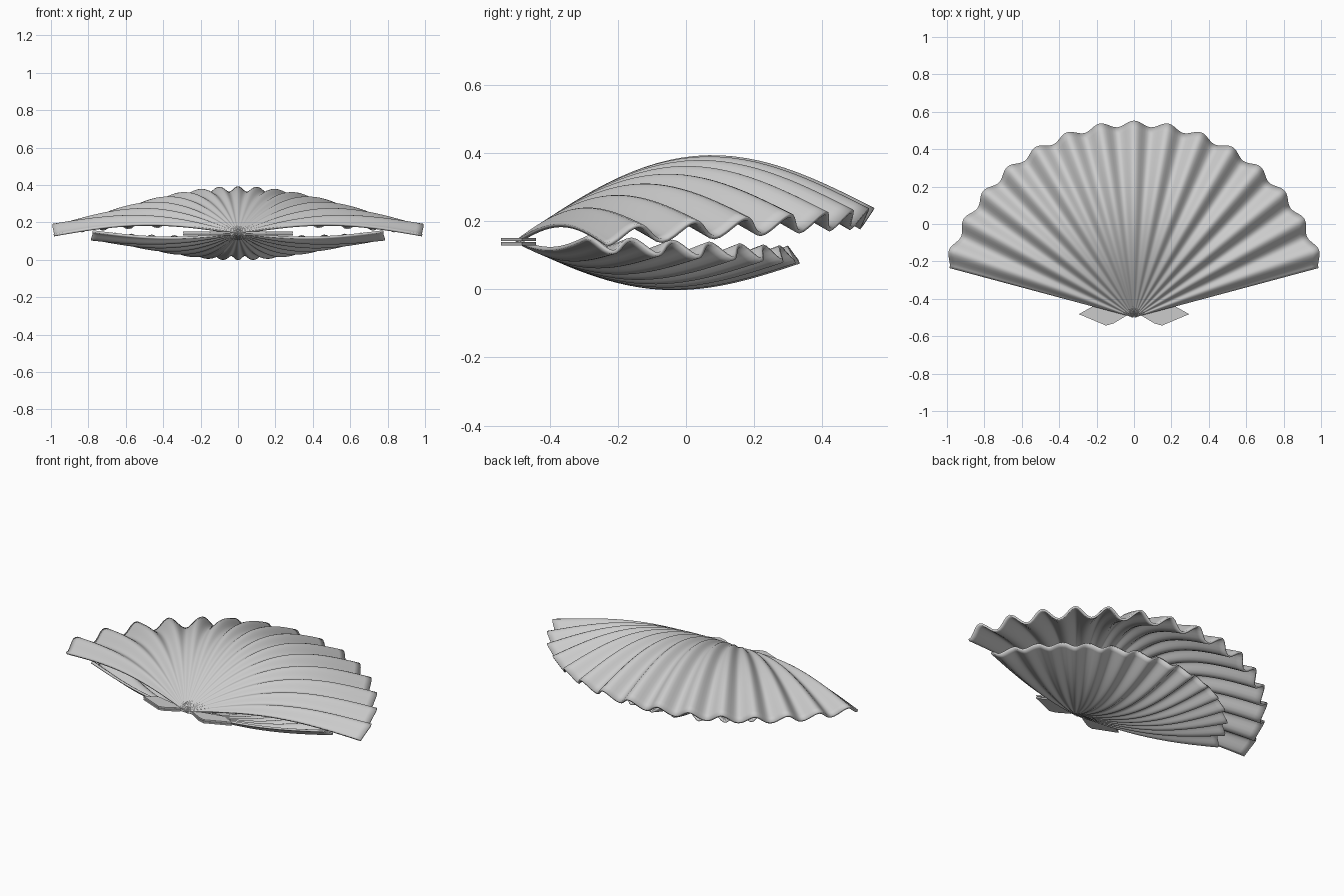
import bpy, bmesh, math

if "Cube" in bpy.data.objects:
    bpy.data.objects.remove(bpy.data.objects["Cube"])

HINGE_Y = -0.5
HALF_FAN = math.radians(75)   # fan half-angle, 15 ribs of 10 degrees


def finish(obj, angle=40):
    bpy.ops.object.select_all(action='DESELECT')
    obj.select_set(True)
    bpy.context.view_layer.objects.active = obj
    bpy.ops.object.shade_smooth_by_angle(angle=math.radians(angle))


def valve(name, side, hinge_z, radius, scallop, dome, rib, tilt):
    """Ribbed, domed fan; side = 1 bulges up, -1 bulges down."""
    n_ang, n_rad = 180, 28
    bm = bmesh.new()
    rows = []
    for i in range(n_rad + 1):
        t = 0.004 + 0.996 * i / n_rad
        row = []
        for j in range(n_ang + 1):
            phi = -HALF_FAN + 2 * HALF_FAN * j / n_ang
            wave = math.cos(36 * phi)
            r = t * (radius + scallop * wave)
            x, y = r * math.sin(phi), r * math.cos(phi)
            h = dome * math.sin(math.pi * t) * math.cos(phi) + rib * t * wave + tilt * y
            row.append(bm.verts.new((x, HINGE_Y + y, hinge_z + side * h)))
        rows.append(row)
    for a, b in zip(rows, rows[1:]):
        for j in range(n_ang):
            quad = [a[j], a[j + 1], b[j + 1], b[j]]
            bm.faces.new(quad[::-1] if side > 0 else quad)
    bm.normal_update()
    # make the outer surface face outwards
    if sum(f.normal.z for f in bm.faces) * side < 0:
        bmesh.ops.reverse_faces(bm, faces=bm.faces[:])
    me = bpy.data.meshes.new(name)
    bm.to_mesh(me)
    bm.free()
    obj = bpy.data.objects.new(name, me)
    bpy.context.collection.objects.link(obj)
    finish(obj, 50)
    solid = obj.modifiers.new("thickness", 'SOLIDIFY')
    solid.thickness = 0.012
    solid.offset = -1
    return obj


def ear(name, mirror, z0, z1):
    """Thin flat wing beside the hinge."""
    outline = [(0.04, -0.49), (0.11, -0.532), (0.15, -0.543), (0.295, -0.482),
               (0.22, -0.44), (0.10, -0.465)]
    bm = bmesh.new()
    face = bm.faces.new([bm.verts.new((mirror * x, y, z0)) for x, y in outline])
    ext = bmesh.ops.extrude_face_region(bm, geom=[face])
    bmesh.ops.translate(bm, vec=(0, 0, z1 - z0),
                        verts=[g for g in ext["geom"] if isinstance(g, bmesh.types.BMVert)])
    bmesh.ops.recalc_face_normals(bm, faces=bm.faces[:])
    me = bpy.data.meshes.new(name)
    bm.to_mesh(me)
    bm.free()
    obj = bpy.data.objects.new(name, me)
    bpy.context.collection.objects.link(obj)
    finish(obj, 30)


# Large upper valve, tilted open, and smaller shallower lower valve
valve("upper_shell", 1, 0.144, 1.037, 0.016, 0.20, 0.025, 0.066)
valve("lower_shell", -1, 0.137, 0.82, 0.014, 0.107, 0.02, 0.05)

# Hinge ears, one pair per valve
for label, m in (("left", -1), ("right", 1)):
    ear("upper_ear_" + label, m, 0.142, 0.151)
    ear("lower_ear_" + label, m, 0.129, 0.138)
